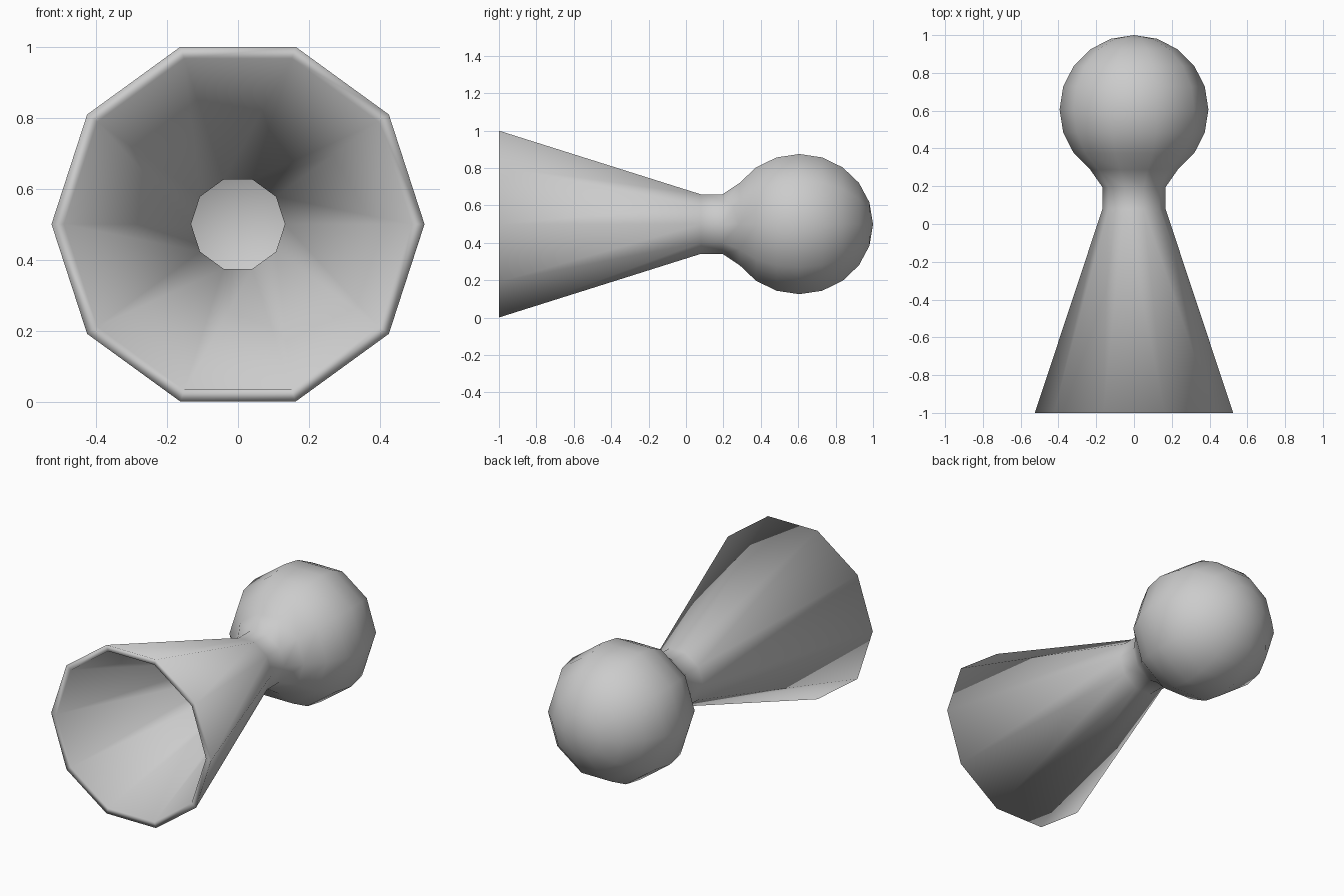
import bpy, bmesh, math

if "Cube" in bpy.data.objects:
    bpy.data.objects.remove(bpy.data.objects["Cube"])

SIDES = 10
BALL_Y, BALL_R = 0.606, 0.394
WALL = 0.035


def ball_rings(radius):
    """Rings of the ball from the neck side towards the pole, as (y, r)."""
    return [(BALL_Y + radius * math.cos(math.radians(a)),
             radius * math.sin(math.radians(a))) for a in range(144, 0, -18)]


grey = bpy.data.materials.new("grey")
grey.diffuse_color = (0.6, 0.6, 0.6, 1)
grey.use_nodes = True
grey.node_tree.nodes["Principled BSDF"].inputs["Base Color"].default_value = grey.diffuse_color

# Outer skin: flared mouth, straight neck, ball
outer = [(-1.0, 0.525), (0.08, 0.167), (0.195, 0.167)] + ball_rings(BALL_R)
# Inner skin, one wall thickness inside
inner = [(-1.0, 0.525 - WALL), (0.07, 0.167 - WALL), (0.21, 0.167 - WALL)] + ball_rings(BALL_R - WALL)

bm = bmesh.new()


def ring(y, r):
    step = 2 * math.pi / SIDES
    return [bm.verts.new((r * math.cos(i * step), y, 0.5 + r * math.sin(i * step)))
            for i in range(SIDES)]


def bridge(a, b):
    for i in range(SIDES):
        j = (i + 1) % SIDES
        bm.faces.new((a[i], a[j], b[j], b[i]))


def skin(profile, pole_y):
    rings = [ring(y, r) for y, r in profile]
    for a, b in zip(rings, rings[1:]):
        bridge(a, b)
    pole = bm.verts.new((0, pole_y, 0.5))
    for i in range(SIDES):
        bm.faces.new((rings[-1][i], rings[-1][(i + 1) % SIDES], pole))
    return rings[0]


# Both skins joined by the mouth rim
bridge(skin(outer, BALL_Y + BALL_R), skin(inner, BALL_Y + BALL_R - WALL))
bmesh.ops.recalc_face_normals(bm, faces=bm.faces)
for f in bm.faces:
    f.smooth = True

mesh = bpy.data.meshes.new("horn_with_ball")
bm.to_mesh(mesh)
bm.free()
mesh.materials.append(grey)
bpy.context.collection.objects.link(bpy.data.objects.new("horn_with_ball", mesh))
